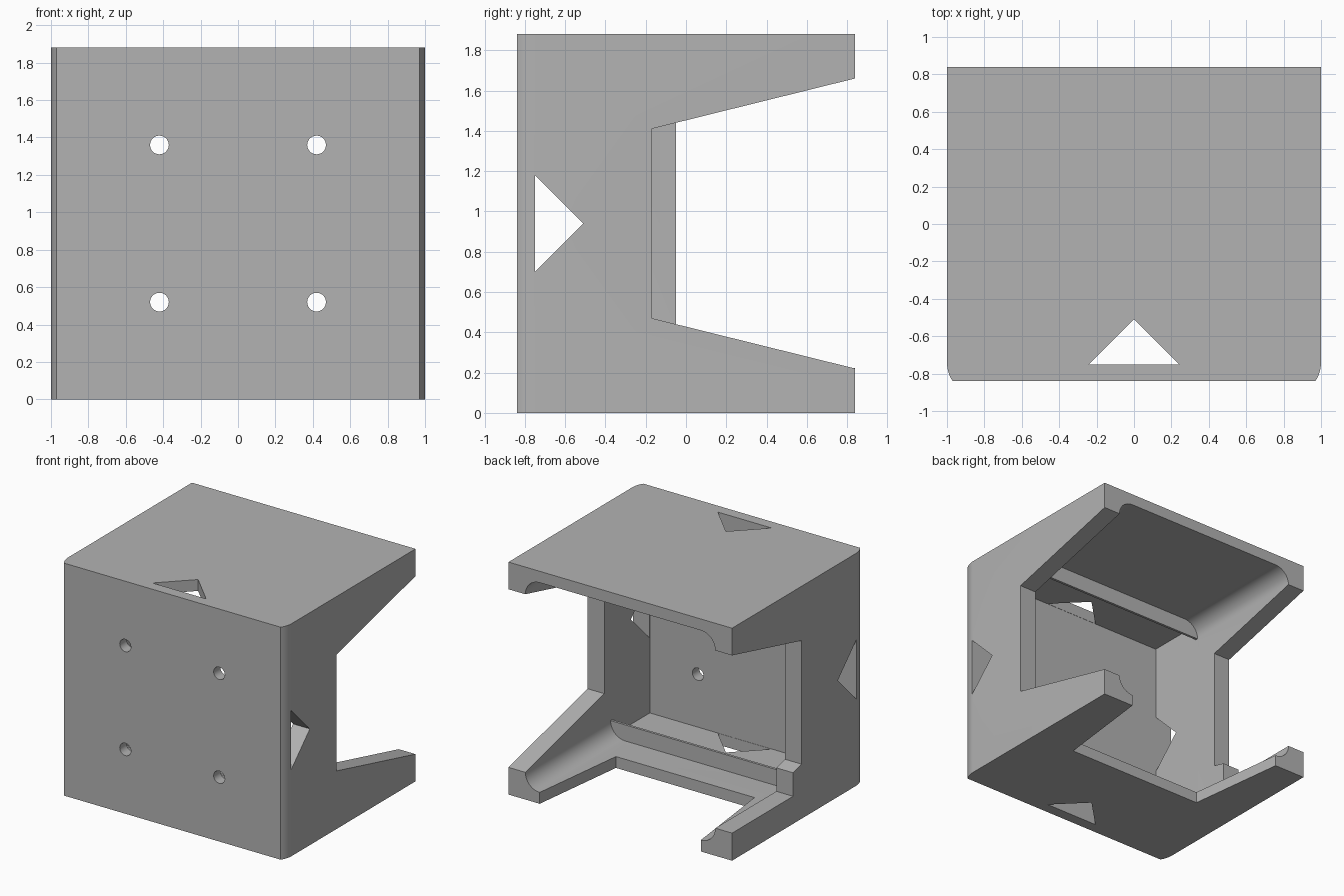
import bpy, bmesh, math
from mathutils import Vector

cube = bpy.data.objects.get("Cube")
if cube:
    bpy.data.objects.remove(cube, do_unlink=True)

HALF, DEPTH, HEIGHT = 1.0, 0.84, 1.88
MID = HEIGHT / 2
WALL_X, FLOOR, FRONT = 0.85, 0.092, -0.752   # inner wall faces
FILLET = 0.13
LIP_BACK, LIP_FRONT = -0.25, -0.27


def prism(name, outline, axis, lo, hi):
    """Extrude a 2D outline along an axis; the outline uses the other two axes in order."""
    bm = bmesh.new()
    ring = []
    for p in outline:
        co = list(p)
        co.insert("xyz".index(axis), lo)
        ring.append(bm.verts.new(co))
    face = bm.faces.new(ring)
    step = Vector([hi - lo if a == axis else 0 for a in "xyz"])
    new = bmesh.ops.extrude_face_region(bm, geom=[face])["geom"]
    bmesh.ops.translate(bm, vec=step, verts=[v for v in new if isinstance(v, bmesh.types.BMVert)])
    bmesh.ops.recalc_face_normals(bm, faces=bm.faces)
    mesh = bpy.data.meshes.new(name)
    bm.to_mesh(mesh)
    bm.free()
    obj = bpy.data.objects.new(name, mesh)
    bpy.context.collection.objects.link(obj)
    return obj


def rect(a0, a1, b0, b1):
    return [(a0, b0), (a1, b0), (a1, b1), (a0, b1)]


def circle(cx, cy, r, n=32):
    return [(cx + r * math.cos(i * math.tau / n), cy + r * math.sin(i * math.tau / n))
            for i in range(n)]


def rounded_rect(hx, z0, z1, r, n=10):
    pts = []
    for q, (cx, cz) in enumerate([(hx - r, z1 - r), (r - hx, z1 - r),
                                  (r - hx, z0 + r), (hx - r, z0 + r)]):
        for i in range(n + 1):
            a = (q + i / n) * math.pi / 2
            pts.append((cx + r * math.cos(a), cz + r * math.sin(a)))
    return pts


# Outer block with partly rounded front corners
R = 0.18
corner = [(HALF - R * (1 - math.cos(a)), -0.74 - R * math.sin(a))
          for a in (math.asin(0.1 / R) * i / 6 for i in range(7))]
outline = [(HALF, DEPTH)] + corner
outline += [(-x, y) for x, y in reversed(outline)]
body = prism("housing", outline, "z", 0, HEIGHT)


def slope(y):
    """Height of the sloping side arm above the base."""
    return 0.22 + 0.2475 * (DEPTH - y)


cutters = [
    # Front chamber, opening past the lips, and rounded rear channel
    prism("front_chamber", rect(-WALL_X, WALL_X, FLOOR, HEIGHT - FLOOR), "y", FRONT, LIP_FRONT),
    prism("rear_channel", rounded_rect(WALL_X, FLOOR, HEIGHT - FLOOR, FILLET), "y", LIP_BACK, 1),
    prism("lip_opening", rect(0.001 - WALL_X, WALL_X - 0.001, FLOOR + FILLET,
                              HEIGHT - FLOOR - FILLET), "y", -0.5, 0),
    # Side notches: plain on the left, stepped on the right
    prism("left_notch", [(-0.17, slope(-0.17)), (1, slope(1)), (1, HEIGHT - slope(1)),
                         (-0.17, HEIGHT - slope(-0.17))], "x", 0.5, 1.2),
    prism("right_notch", [(-0.05, slope(-0.05)), (0.06, slope(0.06)), (0.06, 0.223), (1, 0.223),
                          (1, HEIGHT - slope(1)), (-0.05, HEIGHT - slope(-0.05))],
          "x", -1.2, -0.5),
    # Tapered cutout in the floor
    prism("floor_cutout", [(-0.74, 1), (-0.62, 0.01), (0.62, 0.01), (0.74, 1)], "z", -0.1, 0.15),
    # Triangular windows through the plates and the side walls
    prism("plate_window", [(-0.24, -0.75), (0.24, -0.75), (0, -0.51)], "z", -0.1, 2),
    prism("side_window", [(-0.75, MID - 0.24), (-0.75, MID + 0.24), (-0.51, MID)],
          "x", -1.2, 1.2),
]
# Mounting holes in the front wall
for x in (-0.42, 0.42):
    for z in (MID - 0.42, MID + 0.42):
        cutters.append(prism("mounting_hole", circle(x, z, 0.05), "y", -1, -0.6))

bpy.ops.object.select_all(action="DESELECT")
bpy.context.view_layer.objects.active = body
body.select_set(True)
for cutter in cutters:
    cutter.hide_render = True
    mod = body.modifiers.new(cutter.name, "BOOLEAN")
    mod.operation, mod.solver, mod.object = "DIFFERENCE", "EXACT", cutter
    bpy.ops.object.modifier_apply(modifier=mod.name)
    bpy.data.objects.remove(cutter, do_unlink=True)

# Single grey finish
grey = bpy.data.materials.new("plain_grey")
grey.use_nodes = True
colour = (0.45, 0.45, 0.45, 1)
grey.diffuse_color = colour
grey.node_tree.nodes["Principled BSDF"].inputs["Base Color"].default_value = colour
body.data.materials.clear()
body.data.materials.append(grey)
for poly in body.data.polygons:
    poly.material_index = 0
bpy.ops.object.shade_smooth_by_angle(angle=math.radians(20))
